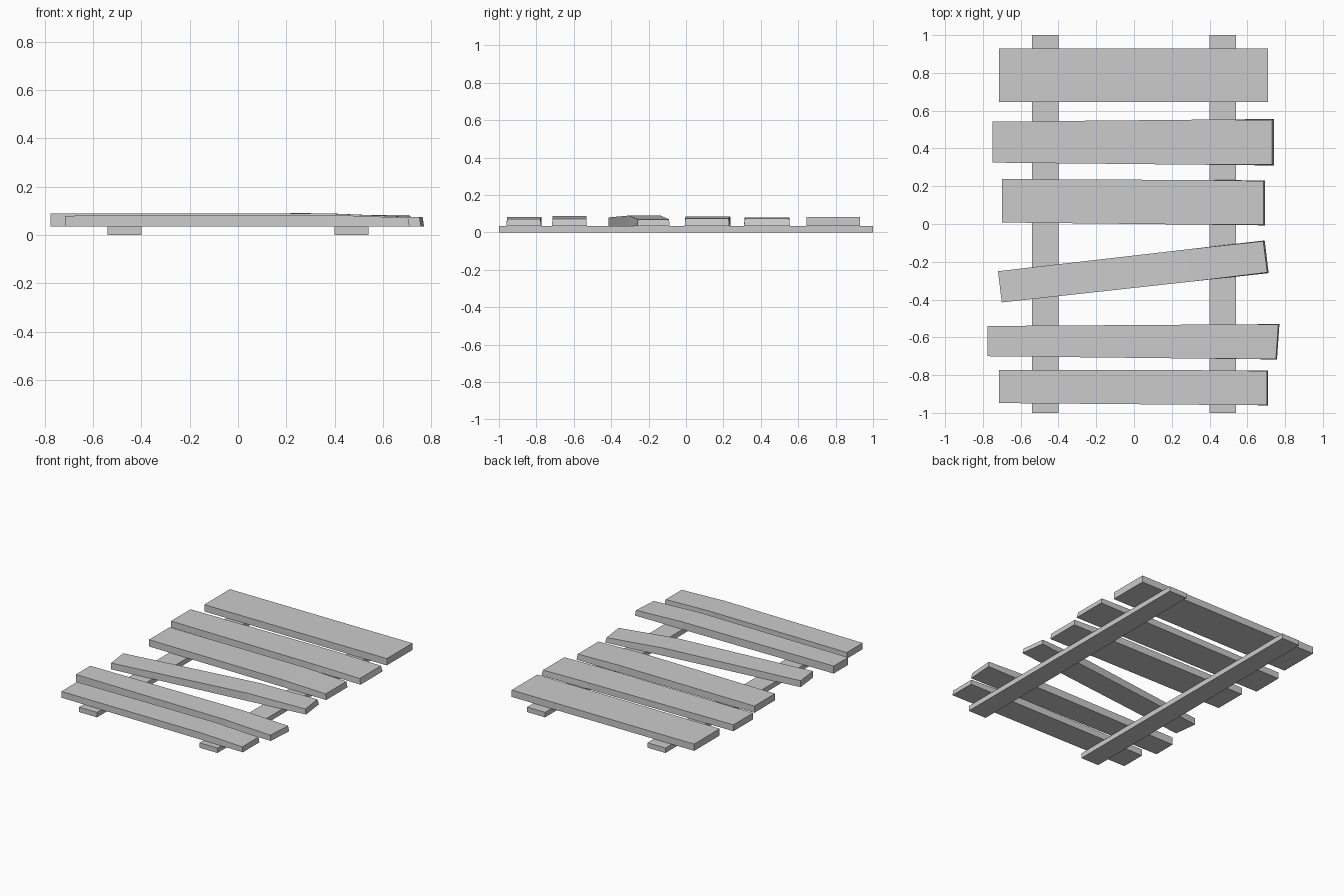
import bpy, bmesh

if "Cube" in bpy.data.objects:
    bpy.data.objects.remove(bpy.data.objects["Cube"])


def loft(name, sections):
    """Solid made from a row of four-sided cross-sections."""
    bm = bmesh.new()
    rings = [[bm.verts.new(p) for p in s] for s in sections]
    for a, b in zip(rings, rings[1:]):
        for i in range(4):
            j = (i + 1) % 4
            bm.faces.new((a[i], a[j], b[j], b[i]))
    bm.faces.new(rings[0][::-1])
    bm.faces.new(rings[-1])
    bmesh.ops.recalc_face_normals(bm, faces=bm.faces)
    mesh = bpy.data.meshes.new(name)
    bm.to_mesh(mesh)
    bm.free()
    obj = bpy.data.objects.new(name, mesh)
    bpy.context.collection.objects.link(obj)


BASE = 0.035


def plank(name, left, right, tops, inset=0.0, bend=0.76):
    """left/right: (front xy, back xy) of each end; tops: heights at left, bend, right."""
    sections = []
    for t, top in zip((0, bend, 1), tops):
        f, b = [[l + (r - l) * t for l, r in zip(left[k], right[k])] for k in (0, 1)]
        d = inset if t == 1 else 0
        sections.append([(f[0], f[1], BASE), (b[0], b[1], BASE),
                         (b[0] - d, b[1] - d / 2, top), (f[0] - d, f[1] + d / 2, top)])
    loft(name, sections)


# Two rails underneath
for side, label in ((-1, "left"), (1, "right")):
    x0, x1 = side * 0.40, side * 0.54
    loft(label + "_rail", [[(x0, y, 0), (x1, y, 0), (x1, y, BASE), (x0, y, BASE)]
                           for y in (-1, 1)])

# Uneven planks, back to front
plank("plank_1", ((-0.715, 0.645), (-0.715, 0.93)), ((0.71, 0.645), (0.71, 0.93)),
      (0.083, 0.083, 0.083))
plank("plank_2", ((-0.75, 0.325), (-0.75, 0.542)), ((0.74, 0.31), (0.74, 0.556)),
      (0.08, 0.08, 0.074), 0.01)
plank("plank_3", ((-0.70, 0.008), (-0.70, 0.238)), ((0.693, -0.007), (0.693, 0.231)),
      (0.083, 0.085, 0.075), 0.007)
plank("plank_4", ((-0.70, -0.415), (-0.72, -0.25)), ((0.713, -0.26), (0.692, -0.087)),
      (0.08, 0.09, 0.07), 0.008, 0.7)
plank("plank_5", ((-0.775, -0.70), (-0.775, -0.54)), ((0.757, -0.717), (0.77, -0.53)),
      (0.088, 0.088, 0.073), 0.006)
plank("plank_6", ((-0.715, -0.948), (-0.715, -0.772)), ((0.71, -0.96), (0.71, -0.775)),
      (0.079, 0.083, 0.071), 0.006)
